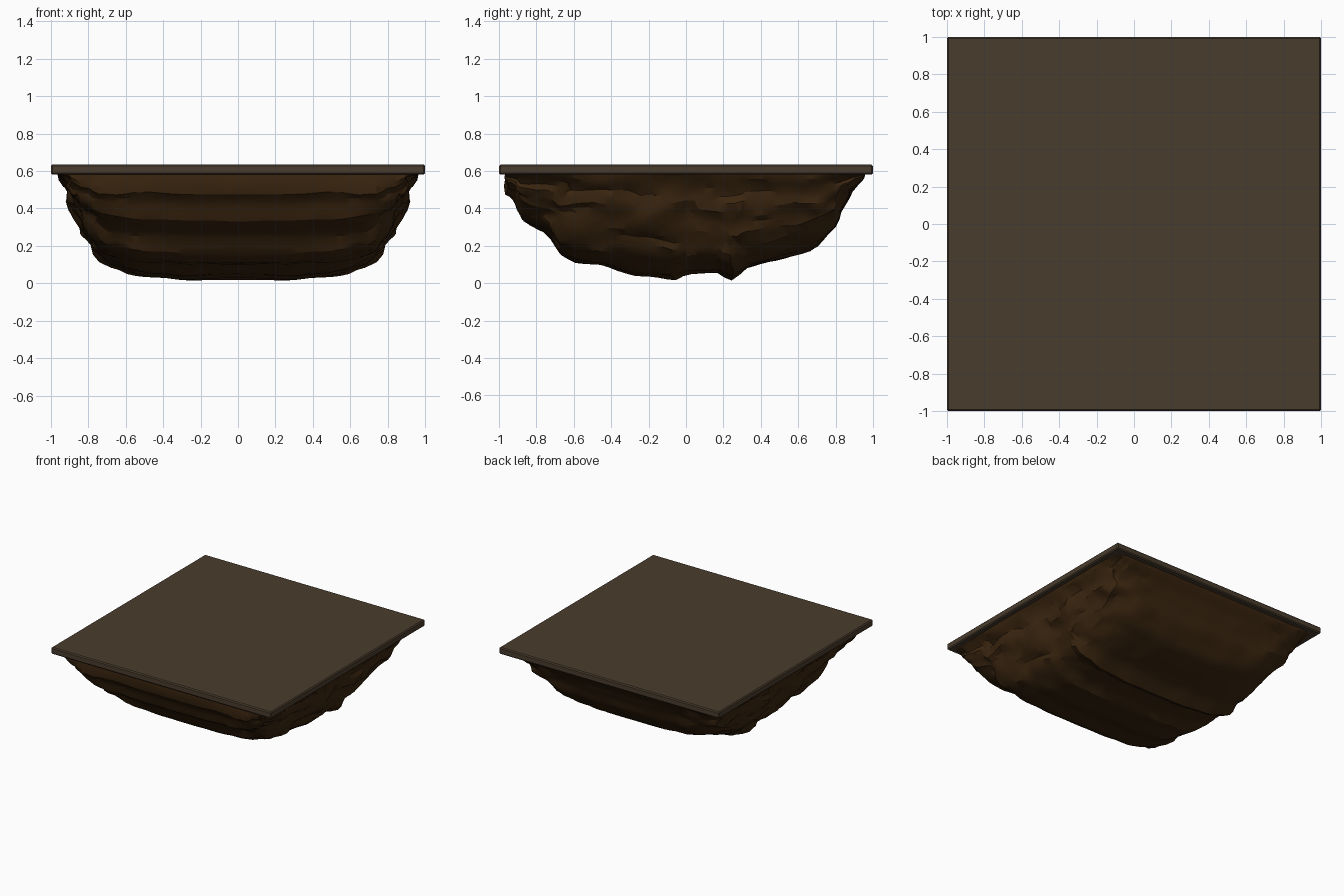
import bpy, bmesh, math
from mathutils import Vector, noise

if "Cube" in bpy.data.objects:
    bpy.data.objects.remove(bpy.data.objects["Cube"])


def material(name, rgb):
    m = bpy.data.materials.new(name)
    m.diffuse_color = (*rgb, 1)
    m.use_nodes = True
    m.node_tree.nodes["Principled BSDF"].inputs["Base Color"].default_value = m.diffuse_color
    return m


stone = material("grey brown slab", (0.066, 0.045, 0.026))
earth = material("dark brown earth", (0.043, 0.019, 0.005))

TOP = 0.585   # height where the earth meets the slab
# cross-section outlines as (position, height)
PX = [(0, .012), (.15, .012), (.28, .006), (.40, .02), (.52, .025), (.60, .045),
      (.68, .08), (.75, .13), (.785, .19), (.83, .23), (.84, .29), (.885, .34),
      (.90, .40), (.895, .45), (.925, .50), (.95, .54), (.965, TOP)]
PY = [(-.965, TOP), (-.97, .50), (-.955, .45), (-.90, .41), (-.89, .35), (-.87, .30),
      (-.75, .24), (-.71, .20), (-.68, .14), (-.60, .09), (-.45, .075), (-.30, .04),
      (-.18, .03), (-.07, .008), (.0, .035), (.17, .043), (.23, 0), (.32, .06),
      (.42, .09), (.55, .115), (.68, .155), (.75, .22), (.81, .28), (.83, .36),
      (.87, .42), (.90, .48), (.945, .53), (.96, TOP)]


def resample(pts, n):
    """Evenly spaced points along a polyline."""
    p = [Vector(q) for q in pts]
    acc = [0.0]
    for a, b in zip(p, p[1:]):
        acc.append(acc[-1] + (b - a).length)
    out, k = [], 0
    for i in range(n + 1):
        t = acc[-1] * i / n
        while k < len(p) - 2 and t > acc[k + 1]:
            k += 1
        out.append(p[k].lerp(p[k + 1], (t - acc[k]) / (acc[k + 1] - acc[k])))
    return out


# earth underside: the two outlines blended over a grid, roughened toward the sides
half = resample(PX, 26)
xs = [Vector((-p.x, p.y)) for p in half[:0:-1]] + half
ys = resample(PY, 56)
bm = bmesh.new()
grid = []
for px in xs:
    row = []
    for py in ys:
        a, b = (TOP - px.y) / TOP, (TOP - py.y) / TOP
        depth = TOP * max(a * b, 0) ** 1.12
        co = Vector((px.x, py.x, TOP - depth))
        ax = abs(px.x)
        # strata run along x in the middle and break up at the sides
        s = Vector((ax * 1.0 + ax ** 4 * 3, co.y * 4, co.z * 6))
        amp = 0.012 + 0.034 * ax ** 2
        fade = min(1, depth / 0.08)
        n = Vector((noise.fractal(s + Vector((7, 0, 0)), 1, 2, 4),
                    noise.fractal(s + Vector((0, 9, 3)), 1, 2, 4),
                    noise.fractal(s + Vector((2, 5, 8)), 1, 2, 4)))
        n.x *= math.copysign(1, px.x) if ax > 1e-6 else 0
        co += n * amp * fade
        co.z = min(max(co.z, 0.0), TOP)
        row.append(bm.verts.new(co))
    grid.append(row)
for i in range(len(xs) - 1):
    for j in range(len(ys) - 1):
        bm.faces.new((grid[i][j], grid[i][j + 1], grid[i + 1][j + 1], grid[i + 1][j]))
bmesh.ops.triangulate(bm, faces=bm.faces[:])
me = bpy.data.meshes.new("earth_underside")
bm.to_mesh(me)
bm.free()
me.materials.append(earth)
ob = bpy.data.objects.new("earth_underside", me)
bpy.context.collection.objects.link(ob)
bpy.context.view_layer.objects.active = ob
ob.select_set(True)
bpy.ops.object.shade_smooth_by_angle(angle=math.radians(25))

# square slab on top
bpy.ops.mesh.primitive_cube_add(size=2, location=(0, 0, 0.607))
slab = bpy.context.object
slab.name = "top_slab"
slab.scale = (1, 1, 0.027)
bpy.ops.object.transform_apply(location=False, rotation=False, scale=True)
slab.data.materials.append(stone)
bev = slab.modifiers.new("worn_edges", 'BEVEL')
bev.width = 0.008
bev.segments = 1
